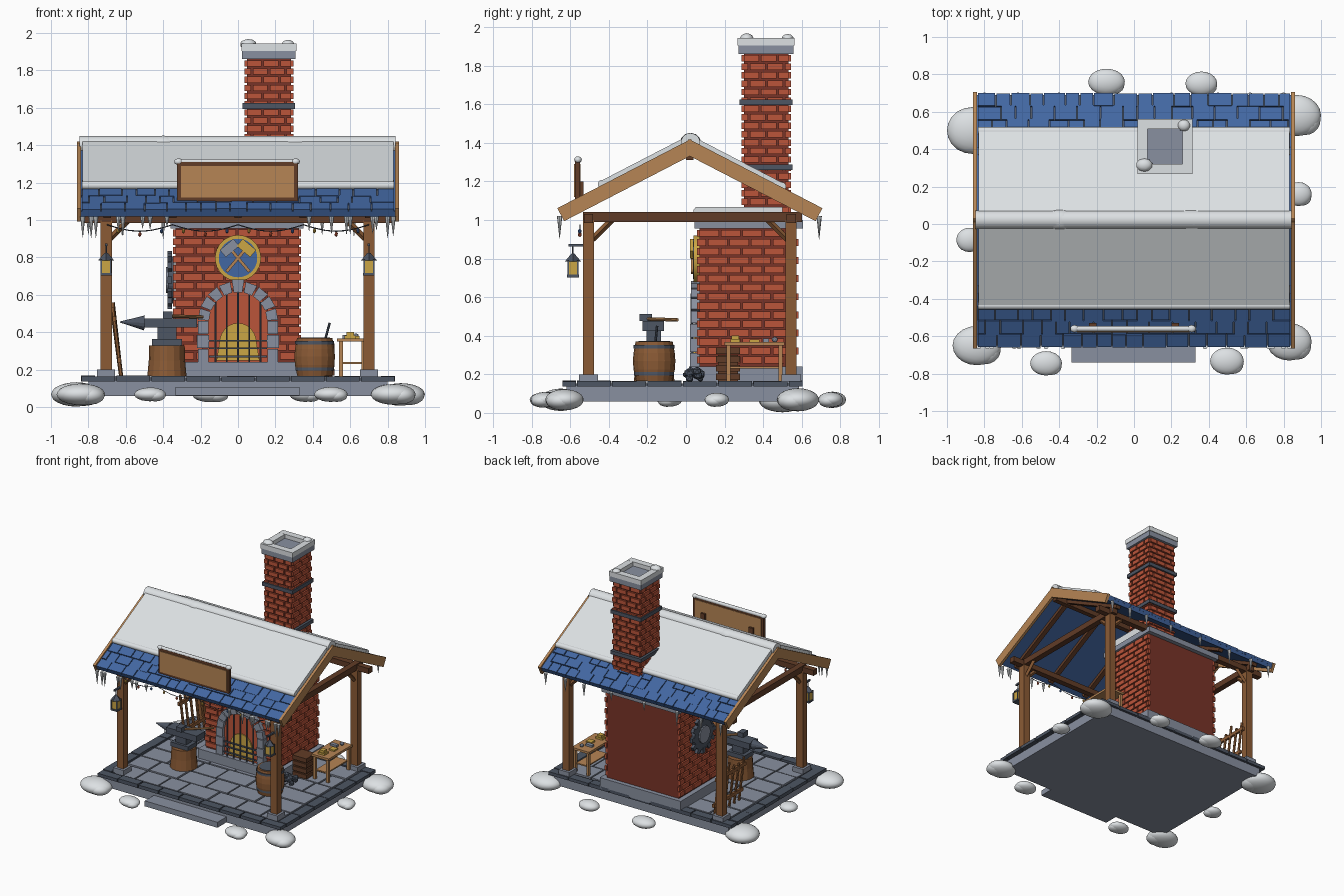
import bpy, bmesh, math, random
from mathutils import Matrix, Vector

if "Cube" in bpy.data.objects:
    bpy.data.objects.remove(bpy.data.objects["Cube"])

random.seed(4)
COL = {"snow": (.72, .75, .77), "stone": (.25, .28, .35), "dark_iron": (.075, .092, .125),
       "roof_blue": (.055, .135, .36), "brick_red": (.5, .09, .042), "mortar_red": (.19, .033, .021),
       "wood": (.26, .105, .036), "dark_wood": (.12, .045, .02), "tan_wood": (.47, .235, .09),
       "gold": (.6, .38, .06)}
MATS = {}
for k, c in COL.items():
    MATS[k] = bpy.data.materials.new(k)
    MATS[k].diffuse_color = (*c, 1)


class Part:
    """One object of one colour, gathered from simple solids."""
    def __init__(self, name, mat, smooth=False):
        self.name, self.mat, self.smooth, self.bm = name, mat, smooth, bmesh.new()

    def box(self, x0, x1, y0, y1, z0, z1, M=Matrix()):
        T = Matrix.Translation(((x0 + x1) / 2, (y0 + y1) / 2, (z0 + z1) / 2))
        bmesh.ops.create_cube(self.bm, size=1, matrix=M @ T @ Matrix.Diagonal((x1 - x0, y1 - y0, z1 - z0, 1)))
        return self

    def rod(self, a, b, r, r2=None, n=8):
        a, b = Vector(a), Vector(b)
        M = Matrix.Translation((a + b) / 2) @ (b - a).to_track_quat('Z', 'Y').to_matrix().to_4x4()
        bmesh.ops.create_cone(self.bm, cap_ends=True, segments=n, radius1=r,
                              radius2=r if r2 is None else r2, depth=(b - a).length, matrix=M)
        return self

    def ball(self, c, r, sub=2):
        bmesh.ops.create_icosphere(self.bm, subdivisions=sub, radius=1,
                                   matrix=Matrix.Translation(c) @ Matrix.Diagonal((*r, 1)))
        return self

    def lathe(self, cx, cy, prof, n=16):
        for (ra, za), (rb, zb) in zip(prof, prof[1:]):
            self.rod((cx, cy, za), (cx, cy, zb), ra, rb, n)
        return self

    def prism(self, pts, y0, y1):
        """Extrude an x-z outline along y."""
        f = self.bm.faces.new([self.bm.verts.new((x, y0, z)) for x, z in pts])
        ext = bmesh.ops.extrude_face_region(self.bm, geom=[f])["geom"]
        bmesh.ops.translate(self.bm, vec=(0, y1 - y0, 0), verts=[v for v in ext if isinstance(v, bmesh.types.BMVert)])
        self.bm.faces.new([v for v in reversed(f.verts)]) if not f.is_valid else None
        return self

    def done(self):
        bmesh.ops.recalc_face_normals(self.bm, faces=self.bm.faces[:])
        me = bpy.data.meshes.new(self.name)
        self.bm.to_mesh(me)
        self.bm.free()
        me.materials.append(MATS[self.mat])
        ob = bpy.data.objects.new(self.name, me)
        bpy.context.collection.objects.link(ob)
        if self.smooth:
            bpy.ops.object.select_all(action='DESELECT')
            ob.select_set(True)
            bpy.context.view_layer.objects.active = ob
            bpy.ops.object.shade_smooth_by_angle(angle=math.radians(40))


def frange(a, b, n):
    return [a + (b - a) * i / n for i in range(n + 1)]


# Platform, paving, kerb stones and front step
Part("platform", "stone").box(-.8, .8, -.62, .585, .06, .145).done()
Part("step", "stone").box(-.335, .33, -.74, -.6, .062, .107).done()
Part("paving_joint", "dark_iron").box(-.79, .79, -.61, .575, .14, .152).done()
paving, kerb = Part("paving", "stone"), Part("kerb", "dark_iron")
ys = frange(-.56, .52, 6)
for j in range(6):
    x, end = -.75, .75
    while x < end - .01:
        w = random.uniform(.17, .28)
        nx = end if x + w > end - .1 else x + w
        paving.box(x + .006, nx - .006, ys[j] + .006, ys[j + 1] - .006, .14, .16 + random.uniform(0, .006))
        x = nx
xs, ys = frange(-.84, .84, 9), frange(-.57, .53, 6)
for a, b in zip(xs, xs[1:]):
    for y in (-.64, .535):
        kerb.box(a + .004, b - .004, y, y + .07, .138, .163 + random.uniform(0, .006))
for a, b in zip(ys, ys[1:]):
    for x in (-.84, .765):
        kerb.box(x, x + .075, a + .004, b - .004, .138, .163 + random.uniform(0, .006))
paving.done()
kerb.done()

# Snow mounds around the platform: x, y, rx, ry, rz
mounds = Part("snow_mounds", "snow", True)
for x, y, rx, ry, rz in [(-.84, -.65, .13, .105, .058), (-.47, -.745, .085, .065, .037), (.497, -.733, .09, .072, .04),
                         (.83, -.63, .12, .1, .055), (-.865, .5, .135, .125, .065), (.87, .58, .13, .11, .06),
                         (-.88, -.085, .07, .065, .036), (.88, .16, .07, .064, .036),
                         (-.147, .76, .098, .07, .042), (.36, .75, .085, .065, .04)]:
    mounds.ball((x, y, .068), (rx, ry, rz), 3)
    mounds.ball((x + rx * .35, y - ry * .2, .062), (rx * .63, ry * .75, rz * .85), 3)
mounds.done()

# Timber frame
post, base, beam = Part("posts", "wood"), Part("post_bases", "stone"), Part("beams", "dark_wood")
for x in (-.705, .7):
    sx = 1 if x < 0 else -1
    for y in (-.505, .545):
        sy = 1 if y < 0 else -1
        post.box(x - .03, x + .03, y - .029, y + .029, .19, 1.0)
        base.box(x - .048, x + .048, y - .05, y + .05, .16, .2)
        post.rod((x, y + sy * .02, .9), (x, y + sy * .12, 1.0), .016, n=4)
        post.rod((x + sx * .02, y, .9), (x + sx * .12, y, 1.0), .016, n=4)
    beam.box(x - .025, x + .025, -.535, .6, .99, 1.04)
for y in (-.505, .545):
    beam.box(-.83, .83, y - .024, y + .024, .985, 1.03)
ANG = math.atan(.517)
C, S = math.cos(ANG), math.sin(ANG)
SLOPE = {s: Matrix(((s, 0, 0, 0), (0, s * C, s * S, .02), (0, -S, C, 1.405), (0, 0, 0, 1))) for s in (-1, 1)}

# Roof: slab, rafters, barge boards, shingles, snow blanket
slab, barge = Part("roof_slab", "roof_blue"), Part("barge_boards", "tan_wood")
shingle, snow = Part("shingles", "roof_blue"), Part("roof_snow", "snow", True)
gap = Part("shingle_joint", "dark_iron")
for s, M in SLOPE.items():
    slab.box(-.84, .84, 0, .76, -.04, -.012, M)
    gap.box(-.835, .835, .4, .755, -.014, -.007, M)
    for x in (-.7, -.35, 0, .35, .7):
        if not (s > 0 and 0 <= x <= .35):
            beam.box(s * x - .02, s * x + .02, .03, .73, -.066, -.035, M)
    for x in (-.85, .85):
        barge.box(x - .011, x + .011, -.012, .768, -.066, .01, M)
    for r in range(4):
        x, d = -.838, .44 + r * .082
        while x < .835:
            nx = min(x + random.uniform(.07, .13), .838)
            shingle.box(x + .003, nx - .003, d, d + .076 + random.choice((0, 0, .012)) * (r < 3), -.015,
                        .002 + random.uniform(0, .005), M)
            x = nx
    e = .505 if s < 0 else .53
    snow.box(-.832, .832, 0, e, -.005, .032, M)
    snow.rod(M @ Vector((-.834, e, .014)), M @ Vector((.834, e, .014)), .022, n=14)
snow.rod((-.848, .023, 1.4), (.842, .023, 1.4), .05, n=20)
snow.ball((-.4, .023, 1.402), (.1, .056, .05)).ball((.3, .023, 1.4), (.14, .054, .05))
beam.box(-.83, .83, .0, .04, 1.31, 1.35)
for p in (slab, gap, barge, shingle, snow, post, base, beam):
    p.done()

# Icicles along both eaves
ice = Part("icicles", "snow", True)
for x in (-.83, -.785, -.76, -.64, -.615, -.51, -.47, -.38, .38, .5, .58, .6, .72, .74, .8, .83):
    ice.rod((x, -.655, 1.02), (x, -.655, 1.02 - random.uniform(.05, .12)), .014, .001)
for x in (-.8, -.62, -.4, -.1, .2, .45, .62, .8):
    ice.rod((x, .69, 1.02), (x, .69, 1.02 - random.uniform(.05, .125)), .014, .001)
ice.done()


# Brickwork
def brick_wall(p, axis, a, b, at, out, z0, z1, rows, length, skip=lambda u, z: False):
    h = (z1 - z0) / rows
    lo, hi = sorted((at - .004 * out, at + .013 * out))
    for r in range(rows):
        z, e = z0 + r * h, .012 * (r % 2)
        u = a - e - (r % 2) * length / 2
        while u < b + e - .015:
            s, t = max(u, a - e), min(u + length - .011, b + e)
            if t - s > .015 and not skip((s + t) / 2, z + h / 2):
                lims = (s, t, lo, hi) if axis == "x" else (lo, hi, s, t)
                p.box(*lims, z + .005, z + h - .006)
            u += length


Part("forge_core", "mortar_red").box(-.335, .325, .07, .57, .2, .98).done()
Part("chimney_core", "mortar_red").box(.047, .283, .3, .53, .98, 1.87).done()
bricks = Part("bricks", "brick_red")
brick_wall(bricks, "x", -.335, .325, .07, -1, .25, .955, 15, .112,
           lambda u, z: abs(u) < .17 and (z < .46 or math.hypot(u, z - .46) < .17))
for at, out in ((-.335, -1), (.325, 1)):
    brick_wall(bricks, "y", .07, .57, at, out, .25, .955, 15, .112)
for at, out in ((.047, -1), (.283, 1)):
    brick_wall(bricks, "y", .3, .53, at, out, 1.03, 1.86, 19, .09)
for at, out in ((.3, -1), (.53, 1)):
    brick_wall(bricks, "x", .047, .283, at, out, 1.03, 1.86, 19, .09)
bricks.done()
Part("forge_plinth", "stone").box(-.375, .365, .015, .605, .15, .24).done()
Part("forge_cap", "stone").box(-.36, .35, .045, .606, .955, 1.0).done()
bands = Part("chimney_bands", "dark_iron")
for z in (1.258, 1.595):
    bands.box(.025, .305, .277, .553, z, z + .03)
bands.done()
Part("chimney_cap", "stone").box(.022, .308, .273, .557, 1.86, 1.91).done()
cs = Part("chimney_snow", "snow", True)
for o in (.0, .24):
    cs.box(.018, .312, .268 + o, .322 + o, 1.905, 1.944)
    cs.box(.018 + o, .072 + o, .3, .53, 1.905, 1.943)
cs.ball((.055, .315, 1.94), (.045, .036, .028)).ball((.267, .527, 1.94), (.034, .032, .024)).done()
Part("forge_snow", "snow", True).box(-.34, .335, .05, .5, 1.0, 1.068).rod((-.34, .06, 1.045), (.335, .06, 1.045), .022, n=12).done()

# Hearth: opening, fire, voussoir arch, grate
arc = [(.165 * math.cos(t), .46 + .165 * math.sin(t)) for t in frange(0, math.pi, 16)]
Part("hearth_back", "brick_red").prism([(-.165, .24)] + arc[::-1] + [(.165, .24)], .05, .075).done()
fire = [(.1 * math.cos(t), .34 + .11 * math.sin(t)) for t in frange(0, math.pi, 12)]
Part("fire", "gold").prism([(-.115, .25)] + fire[::-1] + [(.115, .25)], .04, .052).done()
arch = Part("hearth_arch", "stone")
ts = frange(0, math.pi, 9)
for i, (a, b) in enumerate(zip(ts, ts[1:])):
    a, b, R = a + .025, b - .025, .225 if i == 4 else .214
    arch.prism([(r * math.cos(t), .46 + r * math.sin(t)) for r, t in ((.155, a), (R, a), (R, b), (.155, b))], .025, .075)
for x in (-.187, .187):
    for i in range(3):
        w = .033 if i % 2 else .028
        arch.box(x - w, x + w, .022, .075, .24 + i * .075, .31 + i * .075)
arch.done()
grate = Part("grate", "dark_iron")
for x in (-.12, -.06, 0, .06, .12):
    grate.rod((x, .03, .24), (x, .03, .46 + math.sqrt(.158 ** 2 - x * x)), .006, n=6)
for z in (.265, .31, .35):
    grate.box(-.155, .155, .03, .04, z, z + .01)
grate.done()

# Round emblem with crossed hammers
Part("emblem_rim", "gold", True).rod((0, .04, .797), (0, .07, .797), .123, n=32).done()
Part("emblem_face", "roof_blue", True).rod((0, .035, .797), (0, .06, .797), .103, n=32).done()
shaft = Part("emblem_handles", "tan_wood")
for s, mat in ((1, "gold"), (-1, "stone")):
    M = Matrix.Translation((0, .03, .797)) @ Matrix.Rotation(s * math.radians(40), 4, 'Y')
    shaft.box(-.008, .008, -.004, .006, -.095, .06, M)
    Part("emblem_head_" + mat, mat).box(-.047, .047, -.009, .006, .045, .095, M).done()
shaft.done()

# Gear on the left wall
gear = Part("wall_gear", "dark_iron").rod((-.34, .3, .68), (-.375, .3, .68), .125, n=24)
for i in range(12):
    M = Matrix.Translation((-.365, .3, .68)) @ Matrix.Rotation(i * math.pi / 6, 4, 'X')
    gear.box(-.012, .012, -.018, .018, .11, .155, M)
gear.done()
Part("gear_hub", "stone").rod((-.36, .3, .68), (-.385, .3, .68), .07, n=16).done()

# Stump with anvil and hammer
Part("stump", "wood").lathe(-.38, -.165, [(.105, .165), (.097, .25), (.095, .33)]).done()
anvil = Part("anvil", "dark_iron").box(-.46, -.3, -.225, -.11, .33, .365).box(-.43, -.33, -.205, -.13, .36, .435)
anvil.box(-.5, -.22, -.225, -.115, .425, .475).rod((-.5, -.17, .45), (-.63, -.17, .455), .04, .003, 12)
anvil.box(-.4, -.35, -.24, -.175, .475, .512).done()
Part("hammer_handle", "tan_wood").rod((-.36, -.2, .487), (-.19, -.045, .482), .009).done()

# Barrel
Part("barrel", "wood").lathe(.41, -.165, [(.094, .165), (.107, .225), (.11, .27), (.107, .31), (.096, .37)], 18).done()
hoops = Part("barrel_hoops", "dark_iron")
for z, r in ((.195, .104), (.335, .106)):
    hoops.rod((.41, -.165, z), (.41, -.165, z + .018), r, n=18)
hoops.rod((.41, -.165, .366), (.41, -.165, .373), .082, n=18).rod((.45, -.165, .3), (.49, -.15, .45), .007).done()

# Work table with small goods
table = Part("work_table", "tan_wood").box(.53, .69, .2, .51, .35, .368).box(.56, .66, .22, .49, .23, .24)
for x in (.55, .67):
    for y in (.22, .49):
        table.box(x - .011, x + .011, y - .011, y + .011, .163, .352)
table.done()
Part("brass_goods", "gold").box(.57, .63, .23, .28, .368, .383).box(.58, .62, .235, .275, .383, .402).box(.6, .65, .33, .38, .368, .38).done()
Part("iron_goods", "stone").box(.56, .62, .4, .43, .368, .385).ball((.63, .46, .38), (.016, .016, .014)).done()

# Slatted crate and coal heap
crate = Part("crate", "dark_wood").box(.4, .505, .165, .27, .163, .3)
for z in (.17, .215, .26, .305):
    crate.box(.388, .517, .155, .28, z, z + .034)
crate.done()
coal = Part("coal_heap", "dark_iron")
for i in range(14):
    r, k = random.uniform(.016, .028), random.random()
    coal.ball((.44 + random.uniform(-.06, .06), .03 + random.uniform(-.04, .05), .175 + k * .04), (r, r, r), 1)
coal.done()

# Leaning tool rack
rack = Part("tool_rack", "wood")
for y in frange(.2, .52, 5):
    rack.rod((-.625, y, .165), (-.67, y, .53 + random.uniform(-.03, .03)), .011, n=6)
for x, z in ((-.635, .25), (-.662, .47)):
    rack.box(x - .01, x + .01, .17, .55, z - .014, z + .014)
rack.done()

# Hanging sign
Part("sign_frame", "dark_wood").box(-.325, .32, -.575, -.55, 1.1, 1.31).box(-.24, -.2, -.555, -.53, 1.08, 1.2).box(.2, .24, -.555, -.53, 1.08, 1.2).done()
Part("sign_panel", "tan_wood").box(-.305, .3, -.581, -.57, 1.12, 1.29).box(-.305, .3, -.552, -.546, 1.12, 1.29).done()
Part("sign_snow", "snow", True).rod((-.32, -.56, 1.312), (.315, -.56, 1.312), .014, n=12).ball((-.318, -.56, 1.312), (.024, .02, .018)).ball((.308, -.56, 1.312), (.024, .02, .018)).done()

# Lanterns on the front posts
glass, cage = Part("lantern_glass", "gold"), Part("lantern_cage", "dark_iron")
for x in (-.705, .7):
    y = -.586
    glass.box(x - .025, x + .025, y - .025, y + .025, .715, .785)
    cage.box(x - .031, x + .031, y - .031, y + .031, .703, .717)
    cage.rod((x, y, .785), (x, y, .825), .042, .008, 4).rod((x, y, .82), (x, y, .87), .004, n=6)
    cage.box(x - .007, x + .007, -.61, -.53, .862, .876)
    for a in (-.025, .025):
        for b in (-.025, .025):
            cage.box(x + a - .004, x + a + .004, y + b - .004, y + b + .004, .71, .79)
glass.done()
cage.done()

# Festoon lights under the front eave
wire = Part("light_wire", "dark_iron")
bulbs = [Part("bulbs_" + m, m) for m in ("gold", "brick_red", "roof_blue")]
pts = [(x, -.55, .975 - .035 * abs(math.sin((x + .7) * math.pi / .35))) for x in frange(-.7, .7, 24)]
for i, (a, b) in enumerate(zip(pts, pts[1:])):
    wire.rod(a, b, .003, n=4)
    if i % 2:
        bulbs[i // 2 % 3].ball((a[0], a[1], a[2] - .016), (.01, .01, .014), 1)
for p in [wire] + bulbs:
    p.done()

for m in bpy.data.materials:
    if m.users and not m.is_grease_pencil:
        m.use_nodes = True
        m.node_tree.nodes["Principled BSDF"].inputs["Base Color"].default_value = m.diffuse_color
